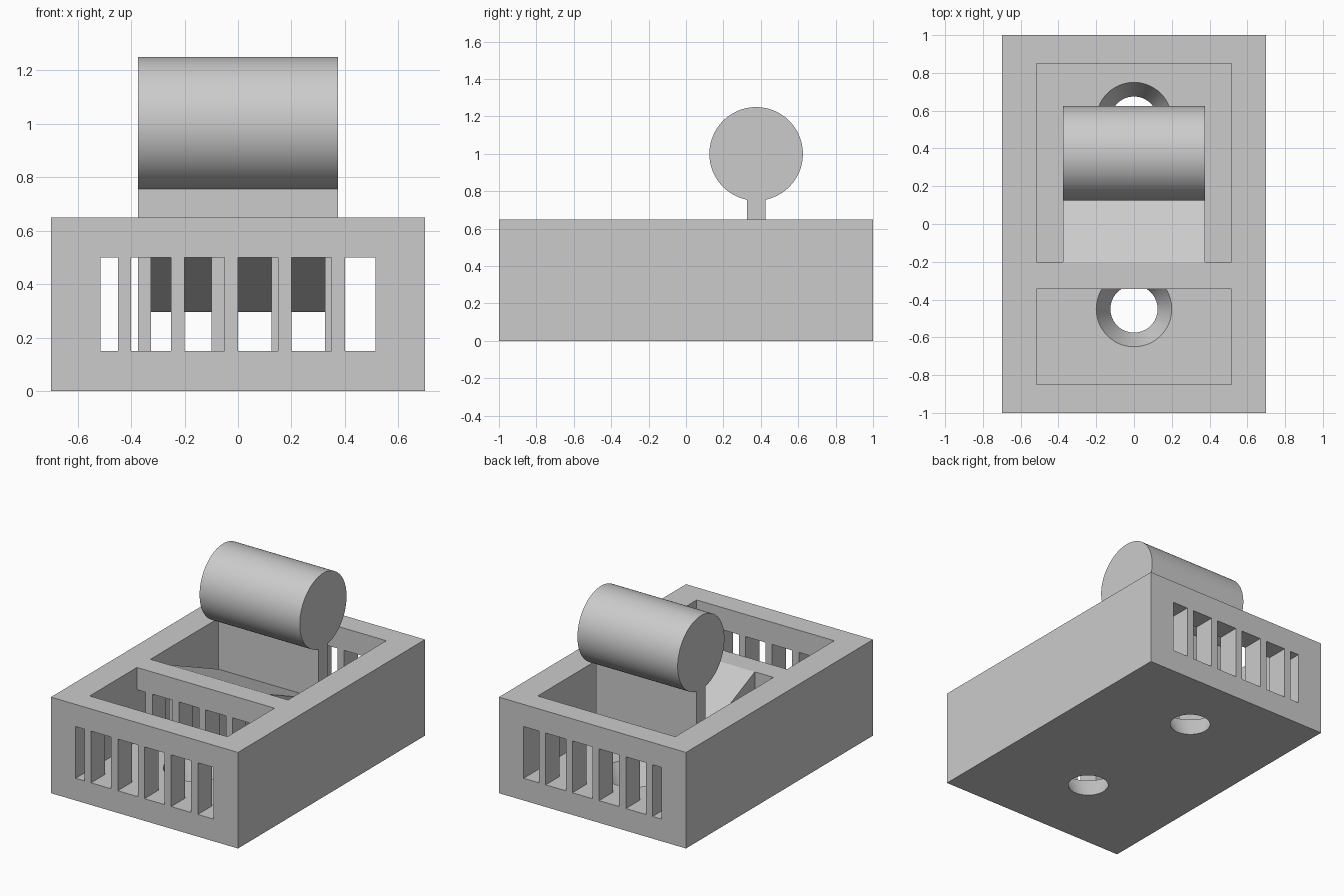
import bpy, bmesh
from mathutils import Matrix, Vector

old = bpy.data.objects.get("Cube")
if old:
    bpy.data.objects.remove(old, do_unlink=True)

grey = bpy.data.materials.new("plain grey")
grey.use_nodes = True
grey.diffuse_color = (0.6, 0.6, 0.6, 1)
grey.node_tree.nodes["Principled BSDF"].inputs["Base Color"].default_value = (0.6, 0.6, 0.6, 1)


def add_box(bm, x, y, z):
    lo, hi = zip(x, y, z)
    centre = (Vector(lo) + Vector(hi)) / 2
    size = Vector(hi) - Vector(lo)
    bmesh.ops.create_cube(bm, size=1, matrix=Matrix.Translation(centre) @ Matrix.Diagonal(size).to_4x4())


def add_extrusion(bm, profile, x):
    """Extrude a (y, z) profile along x."""
    face = bm.faces.new([bm.verts.new((x[0], y, z)) for y, z in profile])
    moved = bmesh.ops.extrude_face_region(bm, geom=[face], use_keep_orig=True)["geom"]
    verts = [v for v in moved if isinstance(v, bmesh.types.BMVert)]
    bmesh.ops.translate(bm, verts=verts, vec=(x[1] - x[0], 0, 0))


def finish(bm, name):
    bmesh.ops.recalc_face_normals(bm, faces=bm.faces)
    mesh = bpy.data.meshes.new(name)
    bm.to_mesh(mesh)
    bm.free()
    mesh.materials.append(grey)
    obj = bpy.data.objects.new(name, mesh)
    bpy.context.collection.objects.link(obj)
    return obj


def activate(obj):
    bpy.ops.object.select_all(action='DESELECT')
    obj.select_set(True)
    bpy.context.view_layer.objects.active = obj


def cut(obj, cutter):
    cutter.hide_render = True
    mod = obj.modifiers.new("cut", 'BOOLEAN')
    mod.operation, mod.solver, mod.object = 'DIFFERENCE', 'EXACT', cutter
    activate(obj)
    bpy.ops.object.modifier_apply(modifier=mod.name)
    bpy.data.objects.remove(cutter, do_unlink=True)


def smooth(obj):
    activate(obj)
    bpy.ops.object.shade_smooth_by_angle(angle=0.5)


HEIGHT, FLOOR, INNER = 0.65, 0.15, 0.515
HALF = 0.375

# Body block
bm = bmesh.new()
add_box(bm, (-0.7, 0.7), (-1, 1), (0, HEIGHT))
body = finish(bm, "body")

# Two open compartments
bm = bmesh.new()
for y in ((-0.85, -0.345), (-0.2, 0.85)):
    add_box(bm, (-INNER, INNER), y, (FLOOR, HEIGHT + 0.1))
cut(body, finish(bm, "pocket_cutter"))

# Vent slots through the front, middle and back walls
bm = bmesh.new()
for i in range(6):
    left = -0.6 + 0.2 * i
    add_box(bm, (max(left, -INNER), min(left + 0.15, INNER)), (-1.1, 1.1), (FLOOR, 0.5))
cut(body, finish(bm, "vent_cutter"))

# Countersunk holes in the floor
bm = bmesh.new()
for y in (-0.45, 0.55):
    bmesh.ops.create_cone(bm, cap_ends=True, segments=64, radius1=0.1, radius2=0.225,
                          depth=0.25, matrix=Matrix.Translation((0, y, 0.075)))
cut(body, finish(bm, "hole_cutter"))
smooth(body)

# Sloping ramp running down from the middle wall, with the upright post
bm = bmesh.new()
add_extrusion(bm, [(-0.2, HEIGHT), (-0.2, 0.525), (0.325, 0.295), (0.425, 0.295),
                   (0.425, 0.77), (0.325, 0.77), (0.325, 0.42)], (-HALF, HALF))
finish(bm, "ramp_and_post")

# Ribs under the ramp
bm = bmesh.new()
for x in (-HALF, -0.1, 0.125, 0.325):
    add_extrusion(bm, [(-0.2, FLOOR), (0.325, FLOOR), (0.325, 0.295), (-0.2, 0.525)], (x, x + 0.05))
finish(bm, "ramp_ribs")

# Roller on top of the post
bm = bmesh.new()
bmesh.ops.create_cone(bm, cap_ends=True, segments=96, radius1=0.25, radius2=0.25, depth=2 * HALF,
                      matrix=Matrix.Translation((0, 0.375, 1)) @ Matrix.Rotation(1.5707963, 4, 'Y'))
smooth(finish(bm, "roller"))
